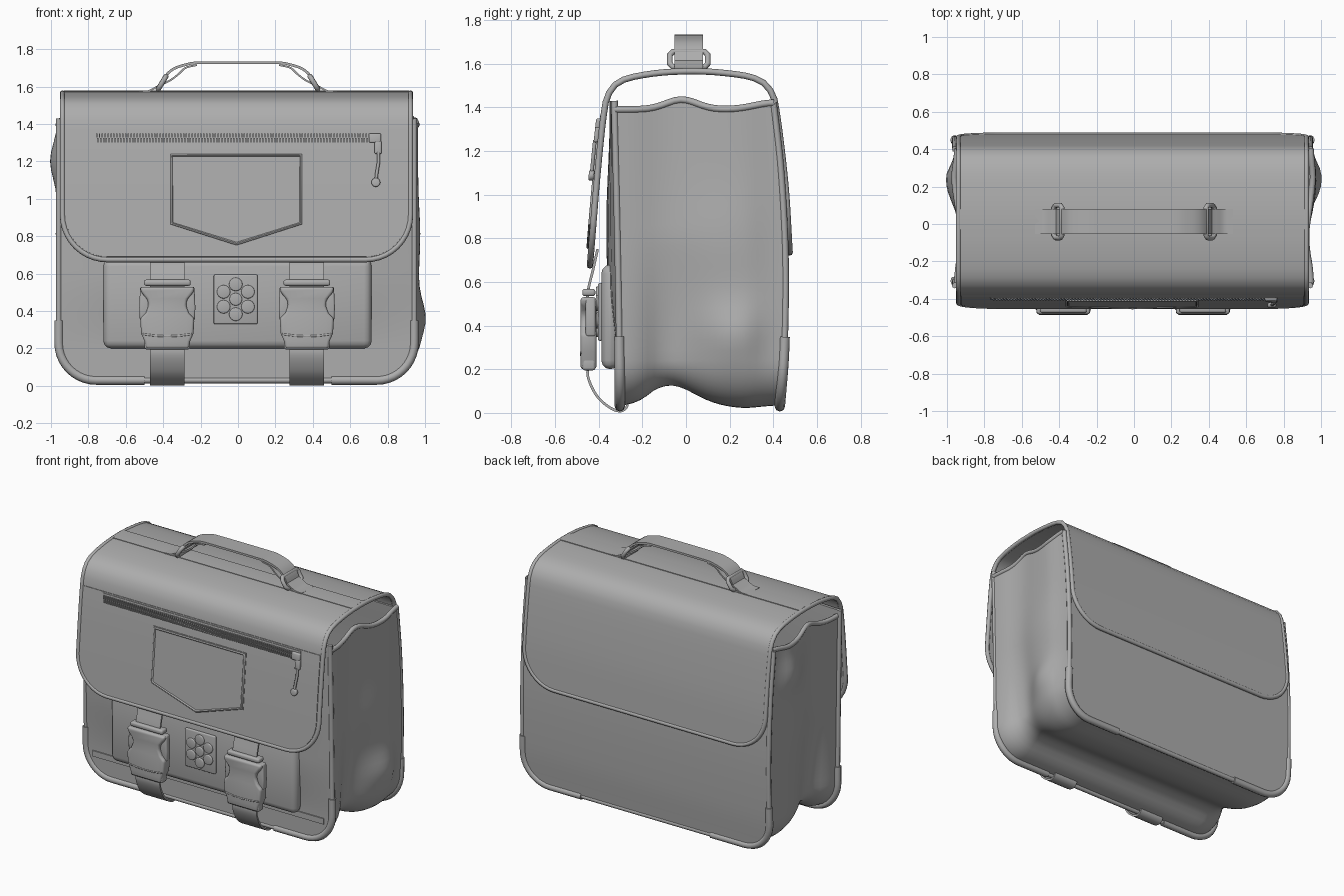
import bpy, bmesh, math
from mathutils import Vector

if "Cube" in bpy.data.objects:
    bpy.data.objects.remove(bpy.data.objects["Cube"])

mat = bpy.data.materials.new("grey leather")
mat.use_nodes = True
GREY = (0.42, 0.42, 0.42, 1)
mat.diffuse_color = GREY
mat.node_tree.nodes["Principled BSDF"].inputs["Base Color"].default_value = GREY


def finish(o, angle=40):
    """Apply modifiers, set the material and shade smooth with sharp edges."""
    bpy.ops.object.select_all(action='DESELECT')
    o.select_set(True)
    bpy.context.view_layer.objects.active = o
    bpy.ops.object.convert(target='MESH')
    o = bpy.context.view_layer.objects.active
    o.data.materials.clear()
    o.data.materials.append(mat)
    bpy.ops.object.shade_smooth_by_angle(angle=math.radians(angle))
    return o


def mesh_object(name, bm):
    bmesh.ops.recalc_face_normals(bm, faces=bm.faces)
    me = bpy.data.meshes.new(name)
    bm.to_mesh(me)
    bm.free()
    o = bpy.data.objects.new(name, me)
    bpy.context.collection.objects.link(o)
    return o


def smooth(pts, n=10):
    """Catmull-Rom curve through the points."""
    p = [Vector(q) for q in pts]
    p = [2 * p[0] - p[1]] + p + [2 * p[-1] - p[-2]]
    out = []
    for a, b, c, d in zip(p, p[1:], p[2:], p[3:]):
        for i in range(n):
            t = i / n
            out.append(0.5 * (2 * b + (c - a) * t + (2 * a - 5 * b + 4 * c - d) * t * t
                              + (3 * b - a - 3 * c + d) * t ** 3))
    return out + [p[-2]]


def y_at(pts, z):
    """Depth of a rising (y, z) profile at a height."""
    z = min(max(z, pts[0][1]), pts[-1][1])
    for a, b in zip(pts, pts[1:]):
        if a[1] <= z <= b[1]:
            return a[0] + (b[0] - a[0]) * (z - a[1]) / max(b[1] - a[1], 1e-6)
    return pts[-1][0]


def grid(name, rows, thick):
    bm = bmesh.new()
    vs = [[bm.verts.new(p) for p in r] for r in rows]
    for a, b in zip(vs, vs[1:]):
        for i in range(len(a) - 1):
            bm.faces.new((a[i], a[i + 1], b[i + 1], b[i]))
    o = mesh_object(name, bm)
    m = o.modifiers.new("thickness", 'SOLIDIFY')
    m.thickness, m.offset = thick, 0
    return finish(o)


def sheet(name, prof, half, r0=0, r1=0, thick=0.012, cx=0, bow=lambda z: 0):
    """Sheet swept along a (y, z) profile, with rounded corners; returns both side edges."""
    P = smooth(prof)
    acc = [0]
    for a, b in zip(P, P[1:]):
        acc.append(acc[-1] + (b - a).length)
    L = acc[-1]
    arc = [1 - math.cos(math.pi / 2 * i / 10) for i in range(11)]
    ds = {round(r0 + (L - r0 - r1) * i / 40, 5) for i in range(41)}
    ds |= {round(r0 * a, 5) for a in arc} | {round(L - r1 * a, 5) for a in arc}
    rows = []
    for d in sorted(ds):
        k = max([i for i in range(len(acc) - 1) if acc[i] <= d] or [0])
        q = P[k].lerp(P[k + 1], (d - acc[k]) / max(acc[k + 1] - acc[k], 1e-6))
        w = half
        for r, e in ((r0, d), (r1, L - d)):
            if r and e < r:
                w = half - r + math.sqrt(max(r * r - (r - e) ** 2, 0))
        rows.append([Vector((cx + w * t, q[0] - bow(q[1]) * (1 - t ** 4), q[1]))
                     for t in [i / 6 - 1 for i in range(13)]])
    return grid(name, rows, thick), [r[0] for r in rows], [r[-1] for r in rows]


def tube(name, pts, radius, closed=False):
    cu = bpy.data.curves.new(name, 'CURVE')
    cu.dimensions, cu.bevel_depth, cu.bevel_resolution, cu.use_fill_caps = '3D', radius, 2, True
    s = cu.splines.new('POLY')
    s.points.add(len(pts) - 1)
    for p, q in zip(s.points, pts):
        p.co = (*q, 1)
    s.use_cyclic_u = closed
    o = bpy.data.objects.new(name, cu)
    bpy.context.collection.objects.link(o)
    return finish(o, 50)


def plate(name, outlines, surf, back, front, bevel=0):
    """Extrude (x, z) outlines so they stand off a surface y = surf(z)."""
    bm = bmesh.new()
    for pts in outlines:
        a = [bm.verts.new((x, surf(z) - back, z)) for x, z in pts]
        b = [bm.verts.new((x, surf(z) - front, z)) for x, z in pts]
        bm.faces.new(a)
        bm.faces.new(b[::-1])
        for i in range(len(a)):
            j = (i + 1) % len(a)
            bm.faces.new((a[i], b[i], b[j], a[j]))
    o = mesh_object(name, bm)
    if bevel:
        m = o.modifiers.new("soft edges", 'BEVEL')
        m.width, m.segments = bevel, 3
    return finish(o)


def rect(x0, x1, z0, z1):
    return [(x0, z0), (x1, z0), (x1, z1), (x0, z1)]


def ease(a, b, z):
    t = min(max((z - a) / (b - a), 0), 1)
    return t * t * (3 - 2 * t)


# Front and back body panels with piping and bottom corner bindings
front = [(-0.303, 0.03), (-0.305, 0.35), (-0.315, 0.9), (-0.328, 1.43)]
back = [(0.43, 0.03), (0.45, 0.3), (0.455, 0.7), (0.435, 1.1), (0.40, 1.42)]
fullness = lambda z: 0.042 * ease(0.2, 0.6, z) * (1 - 0.7 * ease(0.8, 1.43, z))
for side, prof, bow in (("front", front, fullness), ("back", back, lambda z: 0)):
    _, le, re = sheet(side + "_panel", prof, 0.95, r0=0.2, thick=0.02, cx=-0.008, bow=bow)
    tube(side + "_panel_piping", le[::-1] + re, 0.016)
    for tag, e, s in (("right", le, -1), ("left", re, 1)):
        low = [p for p in e if p.z < 0.37]
        tube(f"{side}_{tag}_corner_binding", [Vector((s * 0.5, low[0].y, low[0].z))] + low, 0.024)

# Soft gusset forming both sides and the bottom
FP, BP = smooth(front), smooth(back)
W, R, Z0 = 0.945, 0.2, 0.04


def gauss(v, c, s):
    return math.exp(-((v - c) / s) ** 2)


half = [((i / 12) * (W - R), Z0, 0, -1) for i in range(13)]
half += [(W - R + R * math.sin(t), Z0 + R - R * math.cos(t), math.sin(t), -math.cos(t))
         for t in [math.pi / 2 * i / 10 for i in range(1, 11)]]
half += [(W, Z0 + R + (1.39 - Z0 - R) * i / 24, 1, 0) for i in range(1, 25)]
path = [(-x, z, -nx, nz) for x, z, nx, nz in half[:0:-1]] + half
rows = []
for x, z, nx, nz in path:
    row = []
    for i in range(25):
        v = i / 24
        y = y_at(FP, z) * (1 - v) + y_at(BP, z) * v
        edge = min(1, 6 * v * (1 - v))
        off = -0.095 * gauss(y, -0.07, 0.15) * (1 - 0.75 * min(1, z / 0.8))
        off += 0.012 * gauss(y, 0.28, 0.13)
        if nx:
            off += 0.044 * abs(nx) * gauss(y, 0.22, 0.14) * gauss(z, 1.2 if x < 0 else 0.36, 0.13)
            off += 0.016 * abs(nx) * gauss(y, 0.15, 0.2) * gauss(z, 0.8, 0.2)
        zz = z
        if z > 1.0:
            zz += (z - 1.0) / 0.39 * (0.045 * gauss(y, -0.02, 0.1) + 0.03 * gauss(y, 0.4, 0.12))
        row.append(Vector((x + nx * off * edge, y, max(zz + nz * off * edge, 0.025))))
    rows.append(row)
grid("gusset", rows, 0.012)
tube("right_gusset_rim", rows[0], 0.016)
tube("left_gusset_rim", rows[-1], 0.016)

# Flap running over the top and down the back, with piping
flap = [(-0.44, 0.675), (-0.405, 1.1), (-0.375, 1.38), (-0.35, 1.47), (-0.29, 1.525), (-0.15, 1.555),
        (0, 1.565), (0.15, 1.56), (0.31, 1.535), (0.385, 1.48), (0.415, 1.38), (0.455, 1.05), (0.475, 0.735)]
_, le, re = sheet("flap", flap, 0.93, 0.24, 0.24, 0.014, cx=-0.008)
tube("flap_piping", le + re[::-1], 0.0145, True)
FL = smooth(flap[:7])
on_flap = lambda z: y_at(FL, z)
sheet("flap_front_layer", [(on_flap(z) - 0.006, z) for z in (0.69, 0.9, 1.1, 1.25, 1.37)], 0.915, 0.225,
      thick=0.012, cx=-0.008)
grid("top_strip", [[(x, -0.05, 1.568), (x, 0.015, 1.572), (x, 0.08, 1.57)] for x in (-0.93, 0, 0.914)], 0.012)

# Zip with teeth, slider and pull
plate("zip_tape", [rect(-0.77, 0.76, 1.285, 1.362)], on_flap, 0.005, 0.016)
teeth = []
for i in range(96):
    x = -0.76 + i * 0.0155
    teeth += [rect(x, x + 0.008, 1.328, 1.35), rect(x + 0.006, x + 0.014, 1.302, 1.325)]
plate("zip_teeth", teeth, on_flap, 0.01, 0.024)
plate("zip_slider", [rect(0.70, 0.765, 1.3, 1.35), rect(0.73, 0.768, 1.24, 1.31)], on_flap, 0.01, 0.032, 0.008)
tube("zip_pull", [(x, on_flap(z) - 0.027, z) for x, z in ((0.75, 1.25), (0.752, 1.2), (0.742, 1.14), (0.737, 1.09))], 0.009)
plate("zip_pull_end", [[(0.737 + 0.024 * math.cos(math.pi * i / 8), 1.088 + 0.024 * math.sin(math.pi * i / 8))
                        for i in range(16)]], on_flap, 0.015, 0.04, 0.008)


# Pentagon name patch with raised frame
def pentagon(k):
    return [(-0.367 + k, 1.245 - k), (-0.367 + k, 0.86 + k * 0.75), (-0.008, 0.748 + k),
            (0.348 - k, 0.86 + k * 0.75), (0.348 - k, 1.245 - k)]


plate("name_patch", [pentagon(0)], on_flap, 0.005, 0.016)
tube("name_patch_frame", [(x, on_flap(z) - 0.014, z) for x, z in pentagon(0.012)], 0.009, True)

# Front pocket and lower seam band
on_front = lambda z: y_at(FP, z)
plate("front_pocket", [rect(-0.72, 0.715, 0.2, 0.68)], lambda z: -0.305, 0, 0.083, 0.05)
plate("lower_seam_band", [rect(-0.9, 0.885, 0.16, 0.2)], on_front, 0.005, 0.018)

# Flower badge
flat = lambda z: -0.383
plate("badge", [rect(-0.13, 0.105, 0.33, 0.595)], flat, 0, 0.02, 0.008)
circle = lambda cx, cz, r: [(cx + r * math.cos(math.pi * i / 8), cz + r * math.sin(math.pi * i / 8)) for i in range(16)]
bx, bz = -0.012, 0.463
petals = [circle(bx + 0.075 * math.sin(math.pi * k / 3), bz + 0.08 * math.cos(math.pi * k / 3), 0.036) for k in range(6)]
plate("badge_flower", petals + [circle(bx, bz, 0.034)], flat, 0.015, 0.03, 0.006)

# Buckles and their straps
flank = [(0.145, 0.53), (0.14, 0.5), (0.105, 0.46), (0.1, 0.43), (0.115, 0.39), (0.145, 0.36),
         (0.14, 0.28), (0.12, 0.235), (0.115, 0.2)]
arm = [(0.08, 0.53), (0.145, 0.53), (0.15, 0.42), (0.147, 0.35), (0.08, 0.35)]
for tag, cx in (("right", -0.378), ("left", 0.368)):
    at = lambda pts, s=1: [(cx + s * x, z) for x, z in pts]
    sheet(tag + "_upper_strap", [(-0.405, 0.75), (-0.425, 0.66), (-0.45, 0.55), (-0.45, 0.45)], 0.093, cx=cx)
    sheet(tag + "_lower_strap", [(-0.44, 0.25), (-0.45, 0.17), (-0.41, 0.08), (-0.35, 0.025), (-0.3, 0.008),
                                 (-0.27, 0.03), (-0.28, 0.06)], 0.093, cx=cx)
    body = at(flank) + at(flank[::-1], -1)
    plate(tag + "_buckle_body", [body], lambda z: -0.41, 0, 0.073, 0.014)
    plate(tag + "_buckle_arms", [at(arm), at(arm, -1)], lambda z: -0.415, 0, 0.045, 0.01)
    plate(tag + "_buckle_bars", [rect(cx - 0.125, cx + 0.125, 0.535, 0.568), rect(cx - 0.122, cx + 0.122, 0.195, 0.255)],
          lambda z: -0.415, 0, 0.06, 0.012)
    tube(tag + "_buckle_ridge", [(cx + 0.13 * t, -0.48, 0.265 + 0.012 * t * t) for t in (-1, -0.5, 0, 0.5, 1)], 0.006)


# Carrying handle with folded ends, its rings and anchor tabs
def lengthwise(name, prof, thick):
    """Sheet with its profile running along x, centred on the top strip."""
    o, _, _ = sheet(name, prof, 0.066, thick=thick)
    o.rotation_euler.z = math.pi / 2
    o.location.y = 0.013


rise = [(0.41, 1.61), (0.392, 1.65), (0.345, 1.695), (0.26, 1.722), (0.2, 1.727)]
lengthwise("handle", [(-x, z) for x, z in rise] + rise[::-1], 0.014)
for tag, s in (("right", 1), ("left", -1)):
    lengthwise(tag + "_handle_fold", [(s * x, z) for x, z in
               ((0.405, 1.612), (0.36, 1.635), (0.32, 1.665), (0.28, 1.7), (0.22, 1.716))], 0.01)
    lengthwise(tag + "_handle_tab", [(s * x, z) for x, z in
               ((0.53, 1.572), (0.48, 1.576), (0.44, 1.595), (0.41, 1.612))], 0.01)
    loop = [(-0.06, 1.585), (-0.074, 1.6), (-0.074, 1.64), (-0.06, 1.655),
            (0.086, 1.655), (0.1, 1.64), (0.1, 1.6), (0.086, 1.585)]
    tube(tag + "_handle_ring", [(-s * (0.427 - (z - 1.585) * 0.6), y, z) for y, z in loop], 0.014, True)
